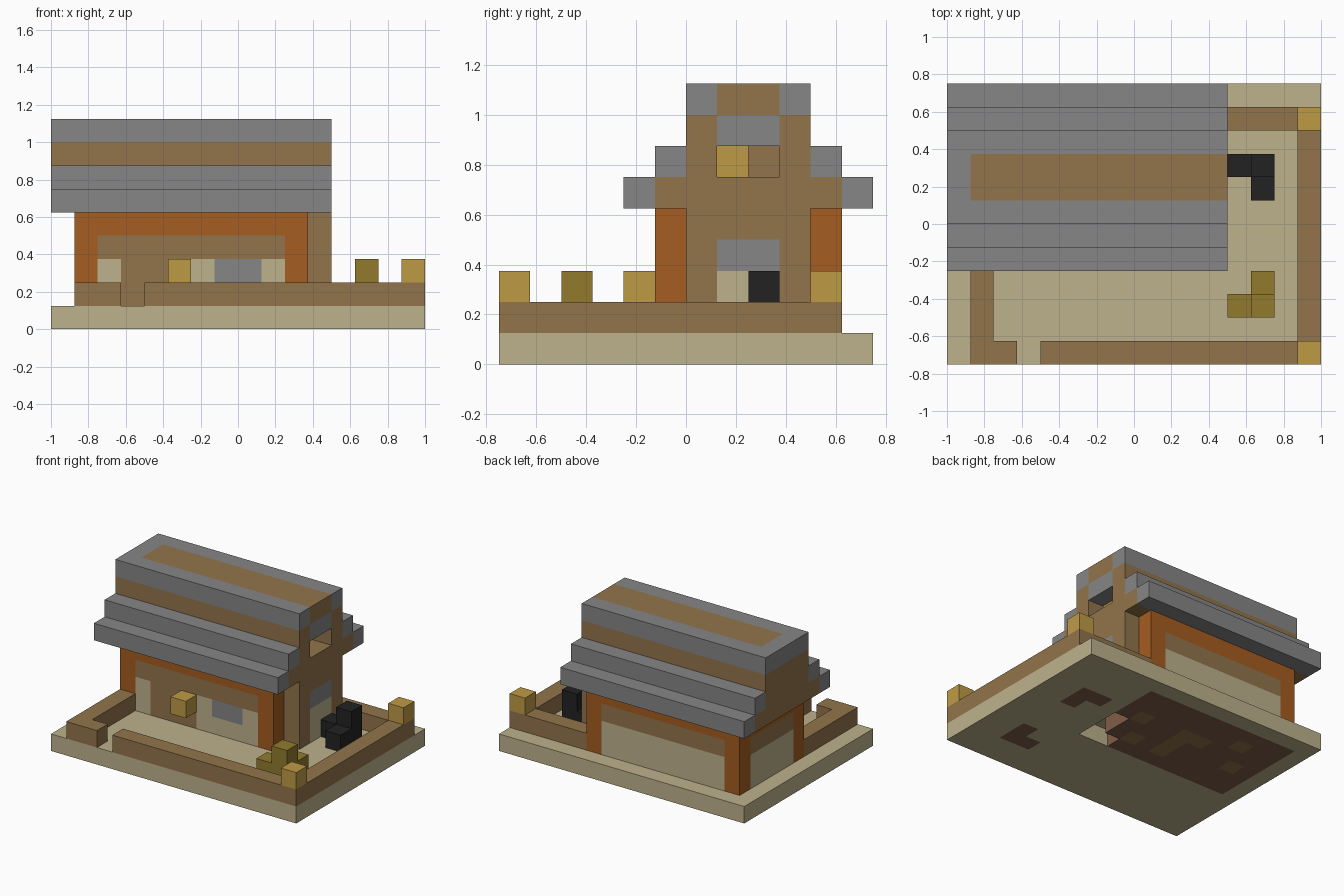
import bpy
import bmesh
import math

cube = bpy.data.objects.get("Cube")
if cube:
    bpy.data.objects.remove(cube, do_unlink=True)

CELL = 0.125


def linear(channel):
    c = channel / 255
    return c / 12.92 if c <= 0.04045 else ((c + 0.055) / 1.055) ** 2.4


def make_material(name, hex_code):
    rgb = [linear(v) for v in bytes.fromhex(hex_code)]
    mat = bpy.data.materials.new(name)
    mat.use_nodes = True
    mat.diffuse_color = (*rgb, 1)
    bsdf = next(n for n in mat.node_tree.nodes if n.type == 'BSDF_PRINCIPLED')
    bsdf.inputs["Base Color"].default_value = (*rgb, 1)
    bsdf.inputs["Roughness"].default_value = 0.9
    return mat


SAND = make_material("sand", "beb28c")
WOOD = make_material("brown_wood", "92754c")
STONE = make_material("grey_stone", "878687")
LAMP = make_material("lamp_yellow", "be9b45")
OLIVE = make_material("olive", "927b2d")
BLACK = make_material("black", "222222")
ORANGE = make_material("orange_timber", "a55d21")
EARTH = make_material("dark_earth", "815d47")


def blocks(name, *boxes):
    """Build one part from boxes of cells (x range, y range, z range, colour).
    Later boxes replace earlier ones; colour None carves cells away."""
    cells = {}
    for xs, ys, zs, mat in boxes:
        for x in range(*xs):
            for y in range(*ys):
                for z in range(*zs):
                    if mat:
                        cells[x, y, z] = mat
                    else:
                        cells.pop((x, y, z), None)
    mesh = bpy.data.meshes.new(name)
    mats = list(dict.fromkeys(cells.values()))
    for mat in mats:
        mesh.materials.append(mat)
    bm = bmesh.new()
    verts = {}

    def vert(p):
        if p not in verts:
            verts[p] = bm.verts.new((p[0] * CELL - 1, p[1] * CELL - 0.75, p[2] * CELL))
        return verts[p]

    for cell, mat in cells.items():
        for axis in range(3):
            for side in (0, 1):
                near = list(cell)
                near[axis] += 2 * side - 1
                if tuple(near) in cells:
                    continue
                corners = []
                for u, v in ((0, 0), (1, 0), (1, 1), (0, 1)):
                    p = list(cell)
                    p[axis] += side
                    p[(axis + 1) % 3] += u
                    p[(axis + 2) % 3] += v
                    corners.append(vert(tuple(p)))
                face = bm.faces.new(corners if side else corners[::-1])
                face.material_index = mats.index(mat)
    # Join flat neighbours of the same colour
    bmesh.ops.dissolve_limit(bm, angle_limit=math.radians(1), verts=bm.verts[:],
                             edges=bm.edges[:], delimit={'MATERIAL'})
    bm.to_mesh(mesh)
    bm.free()
    obj = bpy.data.objects.new(name, mesh)
    bpy.context.collection.objects.link(obj)
    return obj


def one(n):
    return (n, n + 1)


GROUND, YARD, SILL = one(0), one(1), one(2)

# Ground slab with earth under the house and the yard objects
spots = [(9, 8), (8, 6), (6, 6), (6, 7), (5, 8), (6, 8), (3, 9), (2, 7)]
blocks("ground",
       ((0, 16), (0, 12), GROUND, SAND),
       ((1, 11), (5, 11), GROUND, EARTH),
       ((12, 14), one(8), GROUND, EARTH), (one(13), one(7), GROUND, EARTH),
       ((12, 14), one(2), GROUND, EARTH), (one(13), one(3), GROUND, EARTH),
       *[(one(x), one(y), GROUND, WOOD) for x, y in spots],
       (one(10), (5, 8), GROUND, None), (one(9), one(5), GROUND, None))

# Low yard fence with a gate gap
blocks("fence",
       ((1, 16), one(0), YARD, WOOD), (one(3), one(0), YARD, None),
       (one(1), (0, 5), YARD, WOOD),
       (one(15), (0, 11), YARD, WOOD),
       ((11, 15), one(10), YARD, WOOD))

# Lamps
for name, x, y in (("front_fence_lamp", 15, 0), ("back_fence_lamp", 15, 10),
                   ("door_lamp", 5, 4)):
    blocks(name, (one(x), one(y), SILL, LAMP))
blocks("attic_lamp", (one(10), one(7), one(6), LAMP))

# Yard objects: an L of low blocks with a taller corner
for name, y, step, mat in (("hay_pile", 2, 1, OLIVE), ("black_pile", 8, -1, BLACK)):
    blocks(name,
           ((12, 14), one(y), YARD, mat),
           (one(13), one(y + step), YARD, mat),
           (one(13), one(y), SILL, mat))

# Long walls: sand below, wood band, orange beam and corner posts
for name, y in (("front_wall", 5), ("back_wall", 10)):
    boxes = [((1, 11), one(y), (1, 3), SAND),
             ((1, 11), one(y), one(3), WOOD),
             ((1, 11), one(y), one(4), ORANGE),
             (one(1), one(y), (1, 5), ORANGE),
             (one(10), one(y), (1, 5), ORANGE)]
    if name == "front_wall":
        boxes += [((3, 6), one(y), (1, 3), WOOD),       # door
                  ((7, 9), one(y), SILL, STONE)]        # window
    blocks(name, *boxes)

# Left-hand end wall
blocks("end_wall",
       (one(1), (6, 10), (1, 3), SAND),
       (one(1), (6, 10), one(3), WOOD),
       (one(1), (6, 10), one(4), ORANGE))

# Gable wall with side door
blocks("gable_wall",
       (one(11), (6, 10), (1, 5), WOOD),
       (one(11), (7, 9), (1, 3), SAND),
       (one(11), (7, 9), one(3), STONE))

# Stepped roof with attic window
blocks("roof",
       ((0, 12), (5, 11), one(5), WOOD),
       ((0, 12), one(4), one(5), STONE), ((0, 12), one(11), one(5), STONE),
       ((0, 12), (5, 11), one(6), STONE),
       ((0, 12), (6, 10), (6, 8), WOOD),
       ((1, 11), (7, 9), one(6), None),
       (one(11), (7, 9), one(6), None),
       (one(11), (7, 9), one(7), STONE),
       ((0, 12), (6, 10), one(8), STONE),
       ((1, 12), (7, 9), one(8), WOOD))
